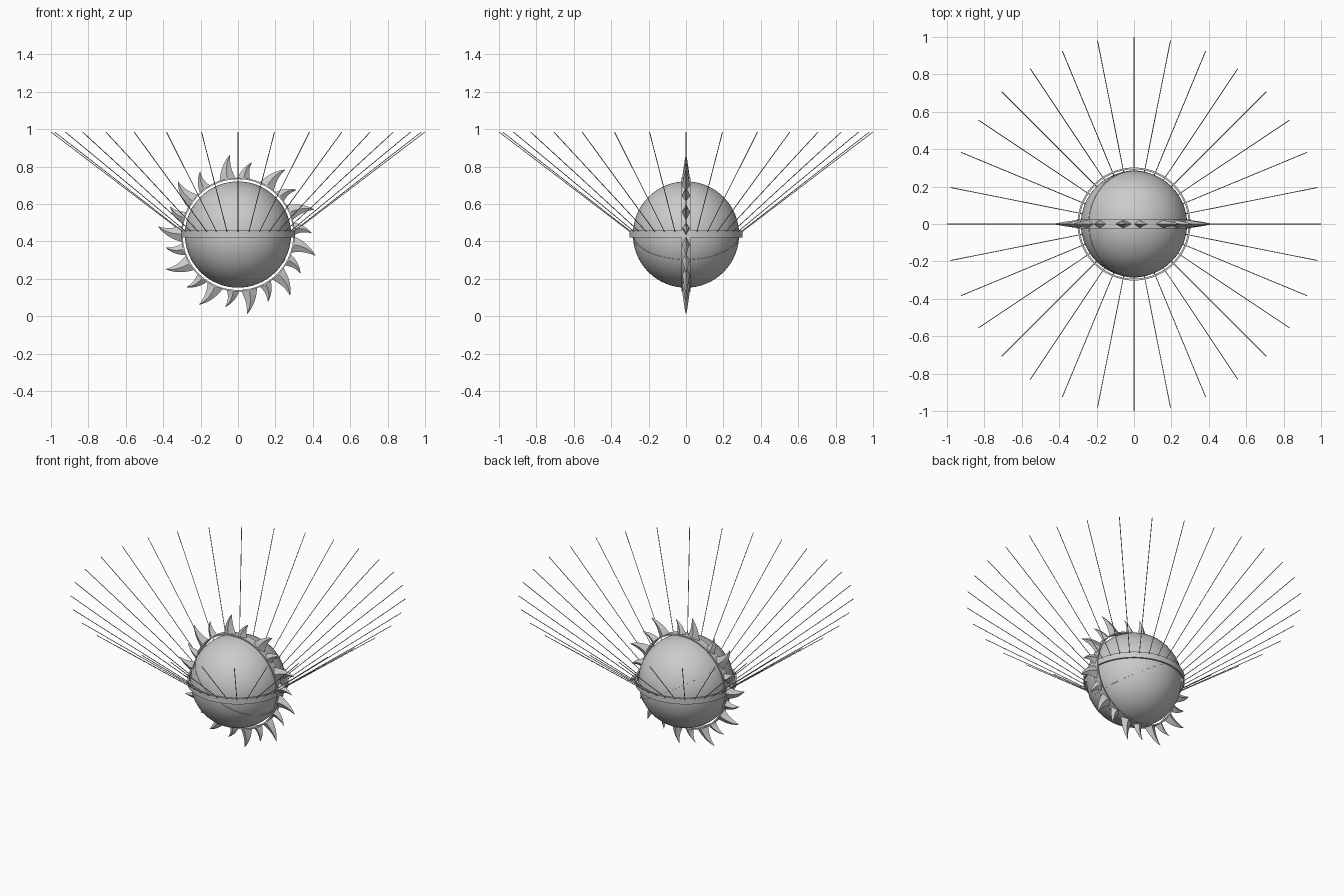
import bpy, bmesh
from math import sin, cos, pi, radians, atan2
from mathutils import Vector

if "Cube" in bpy.data.objects:
    bpy.data.objects.remove(bpy.data.objects["Cube"])

C = Vector((0, 0, 0.437))


def make(name, bm, rot=(0, 0, 0), smooth=True):
    bmesh.ops.recalc_face_normals(bm, faces=bm.faces)
    me = bpy.data.meshes.new(name)
    bm.to_mesh(me)
    bm.free()
    ob = bpy.data.objects.new(name, me)
    bpy.context.collection.objects.link(ob)
    ob.location, ob.rotation_euler = C, rot
    if smooth:
        bpy.ops.object.select_all(action='DESELECT')
        ob.select_set(True)
        bpy.context.view_layer.objects.active = ob
        bpy.ops.object.shade_smooth_by_angle(angle=radians(35))
    return ob


def loft(bm, sections, closed=False):
    """Skin a list of point rings into a tube."""
    rings = [[bm.verts.new(p) for p in s] for s in sections]
    n = len(rings[0])
    pairs = list(zip(rings, rings[1:])) + ([(rings[-1], rings[0])] if closed else [])
    for a, b in pairs:
        for i in range(n):
            j = (i + 1) % n
            bm.faces.new((a[i], a[j], b[j], b[i]))
    if not closed:
        bm.faces.new(rings[0])
        bm.faces.new(rings[-1])


def band(name, r_in, r_out, half, rot=(0, 0, 0), z=0, seg=96):
    bm = bmesh.new()
    profile = [(r_in, z - half), (r_out, z - half), (r_out, z + half), (r_in, z + half)]
    loft(bm, [[(r * cos(a), r * sin(a), h) for r, h in profile]
              for a in (2 * pi * i / seg for i in range(seg))], True)
    return make(name, bm, rot)


# core globe
bm = bmesh.new()
bmesh.ops.create_uvsphere(bm, u_segments=64, v_segments=32, radius=0.284)
make("globe", bm)

# encircling bands
band("horizontal_band", 0.292, 0.302, 0.019, z=0.003)
band("vertical_band", 0.296, 0.304, 0.023, (pi / 2, 0, 0))
band("tilted_band", 0.278, 0.2855, 0.010, (0, radians(30), 0))


# ring of curved, diamond-section flames
def flame(bm, tip_angle, tip_r, width, lean):
    steps, r0 = 8, 0.300
    secs = []
    for i in range(steps + 1):
        t = i / steps
        a = radians(tip_angle + lean * (1 - t) ** 1.0 * (1 + 1.2 * t))
        r = r0 + (tip_r - r0) * t
        w = width / 2 * (1 - t) ** 0.85 + 0.0006
        d = 0.021 * (1 - t) ** 0.8 + 0.0006
        mid = Vector((cos(a), 0, sin(a))) * r
        side = Vector((-sin(a), 0, cos(a))) * w
        depth = Vector((0, d, 0))
        secs.append([mid + side, mid + depth, mid - side, mid - depth])
    loft(bm, secs)


bm = bmesh.new()
LONG = [95.7, 54, 18.2, -15.3, -49.5, -83.6, -119, -154.4, 174.3, 138.5]
SHORT = [79, 37.3, 1, -32, -66, -100, -134.5, -170, 157.5, 121]
for a in LONG:
    flame(bm, a, 0.429, 0.085, 5)
for a in SHORT:
    flame(bm, a, 0.394, 0.065, 5)
make("flame_ring", bm)

# thin rays flaring upward as a cone
bm = bmesh.new()
for k in range(32):
    a = 2 * pi * k / 32
    out, tan = Vector((cos(a), sin(a), 0)), Vector((-sin(a), cos(a), 0))
    p, q = out * 0.285 + Vector((0, 0, 0.004)), out * 0.999 + Vector((0, 0, 0.548))
    up = (q - p).normalized().cross(tan)
    loft(bm, [[c + 0.0022 * (tan * cos(b) + up * sin(b))
               for b in (pi / 3 * i for i in range(6))] for c in (p, q)])
make("rays", bm)
